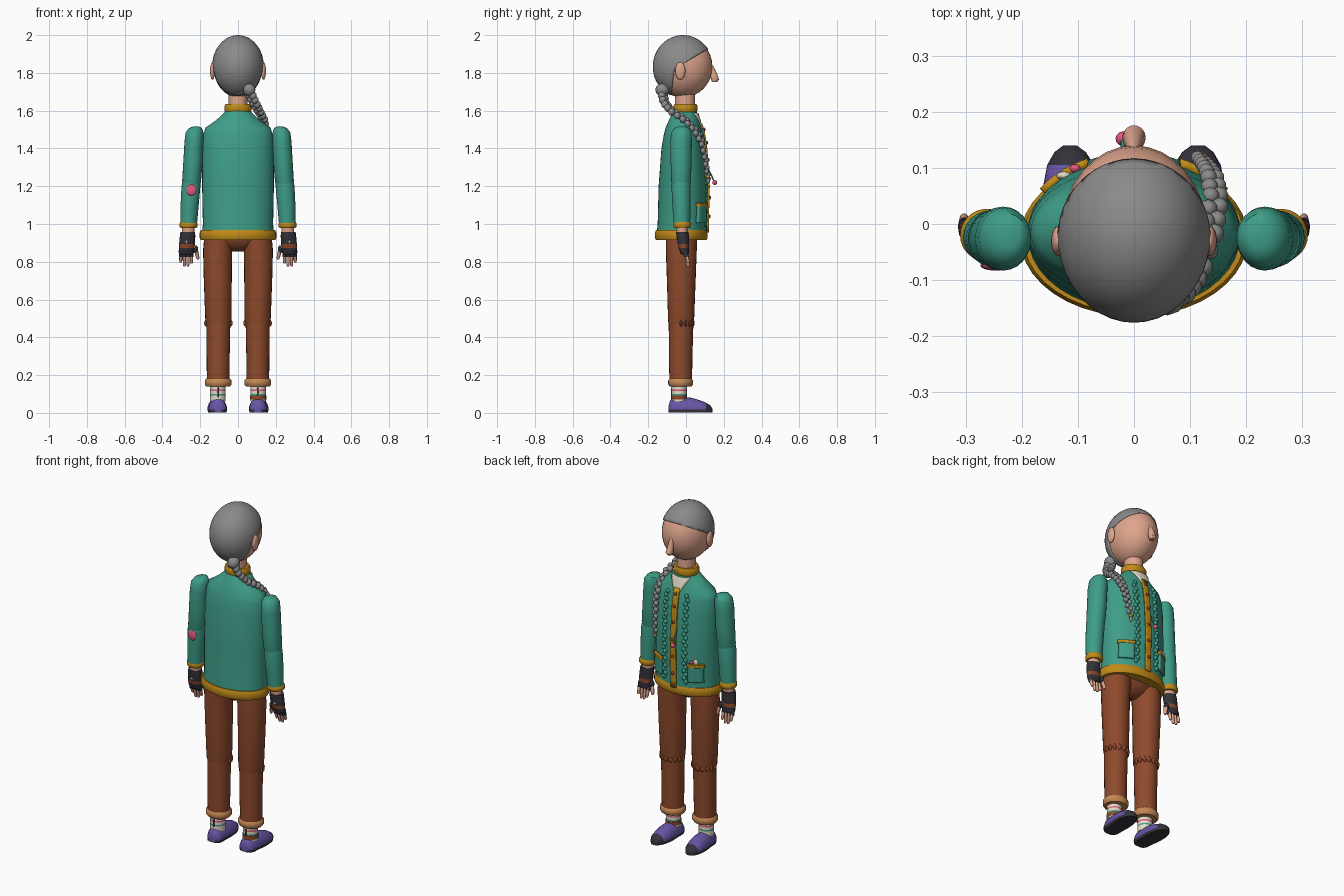
import bpy, bmesh, math
from mathutils import Vector, Matrix

if "Cube" in bpy.data.objects:
    bpy.data.objects.remove(bpy.data.objects["Cube"])


def mat(name, r, g, b):
    m = bpy.data.materials.new(name)
    lin = [((c / 255 + 0.055) / 1.055) ** 2.4 for c in (r, g, b)]
    m.diffuse_color = (*lin, 1)
    m.use_nodes = True
    m.node_tree.nodes["Principled BSDF"].inputs["Base Color"].default_value = m.diffuse_color
    return m


GREY = mat("hair grey", 138, 138, 138)
SKIN = mat("skin", 222, 165, 140)
TEAL = mat("teal wool", 62, 157, 136)
GOLD = mat("mustard trim", 192, 138, 24)
BROWN = mat("brown cloth", 142, 74, 44)
TAN = mat("tan cuff", 196, 136, 84)
DARK = mat("charcoal", 52, 50, 58)
PURPLE = mat("purple felt", 104, 84, 165)
PINK = mat("pink", 225, 88, 125)
CREAM = mat("cream", 228, 220, 200)


def finish(name, bm, *mats):
    bmesh.ops.recalc_face_normals(bm, faces=bm.faces)
    me = bpy.data.meshes.new(name)
    bm.to_mesh(me)
    bm.free()
    for m in mats:
        me.materials.append(m)
    ob = bpy.data.objects.new(name, me)
    bpy.context.collection.objects.link(ob)
    return ob


def skin_rings(rings):
    """Bridge equal rings of points into a capped tube."""
    bm = bmesh.new()
    vs = [[bm.verts.new(p) for p in r] for r in rings]
    n = len(vs[0])
    for a, b in zip(vs, vs[1:]):
        for i in range(n):
            bm.faces.new((a[i], a[(i + 1) % n], b[(i + 1) % n], b[i]))
    bm.faces.new(vs[0])
    bm.faces.new(vs[-1])
    return bm


def loft(name, rings, *mats, n=24, rule=None):
    """Rings are (z, cx, cy, rx, ry)."""
    bm = skin_rings([[(cx + rx * math.cos(2 * math.pi * i / n),
                       cy + ry * math.sin(2 * math.pi * i / n), z) for i in range(n)]
                     for z, cx, cy, rx, ry in rings])
    if rule:
        for f in bm.faces:
            f.material_index = rule(f.calc_center_median())
    return finish(name, bm, *mats)


def band(name, z0, z1, cx, cy, rx, ry, m, bulge=0.006, n=32):
    """Rounded hem or cuff."""
    h = z1 - z0
    return loft(name, [(z0, cx, cy, rx - bulge, ry - bulge), (z0 + h * .25, cx, cy, rx, ry),
                       (z1 - h * .25, cx, cy, rx, ry), (z1, cx, cy, rx - bulge, ry - bulge)], m, n=n)


def blobs(name, items, m, seg=12):
    """Items are (location, radii)."""
    bm = bmesh.new()
    for loc, rad in items:
        bmesh.ops.create_uvsphere(bm, u_segments=seg, v_segments=max(6, seg // 2), radius=1,
                                  matrix=Matrix.Translation(loc) @ Matrix.Diagonal((*rad, 1)))
    return finish(name, bm, m)


# ---- jacket body: z, half width, back y, front y
BODY = [(.93, .192, -.157, .110), (1.0, .186, -.150, .110), (1.2, .190, -.145, .115),
        (1.4, .189, -.130, .102), (1.47, .184, -.118, .092), (1.51, .172, -.108, .082),
        (1.55, .115, -.090, .070), (1.60, .062, -.065, .055)]
loft("jacket", [(z, 0, (b + f) / 2, w, (f - b) / 2) for z, w, b, f in BODY], TEAL, n=40)


def front(x, z):
    """Front surface y of the jacket."""
    for p, q in zip(BODY, BODY[1:]):
        if z <= q[0]:
            break
    t = min(1, max(0, (z - p[0]) / (q[0] - p[0])))
    w, b, f = (p[i] + (q[i] - p[i]) * t for i in (1, 2, 3))
    return (b + f) / 2 + (f - b) / 2 * math.sqrt(max(0, 1 - (x / w) ** 2))


def panel(name, x0, x1, z0, z1, m, off=.004, taper=1.0, thick=.01):
    """Cloth panel that follows the jacket front."""
    bm = bmesh.new()
    nu, nv, mid = 6, 14, (x0 + x1) / 2
    g = []
    for j in range(nv + 1):
        v = j / nv
        z = z0 + (z1 - z0) * v
        k = taper + (1 - taper) * v
        xs = [mid + (x0 + (x1 - x0) * i / nu - mid) * k for i in range(nu + 1)]
        g.append([bm.verts.new((x, front(x, z) + off, z)) for x in xs])
    for j in range(nv):
        for i in range(nu):
            bm.faces.new((g[j][i], g[j][i + 1], g[j + 1][i + 1], g[j + 1][i]))
    ob = finish(name, bm, m)
    s = ob.modifiers.new("thickness", "SOLIDIFY")
    s.thickness, s.offset = thick, 0


# ---- jacket trim
band("jacket_hem", .915, .967, 0, -.025, .203, .14, GOLD, n=40)
band("collar", 1.588, 1.635, 0, -.003, .072, .064, GOLD)
panel("shirt_front", -.06, .06, 1.49, 1.585, CREAM, off=.002, taper=.1)
panel("placket", -.017, .017, .955, 1.53, GOLD, off=.006)
blobs("buttons", [((0, front(0, z) + .013, z), (.01, .006, .01))
                  for z in (1.04, 1.14, 1.24, 1.34, 1.43, 1.5)], BROWN)
for s in (-1, 1):
    side = "left" if s < 0 else "right"
    items = []
    for i in range(24):
        x, z = s * (.066 + .005 * (-1) ** i), 1.0 + i * .0215
        items.append(((x, front(x, z) + .003, z), (.013, .009, .014)))
    blobs("ruffle_" + side, items, TEAL, seg=8)
    a, b = sorted((s * .085, s * .158))
    panel("pocket_" + side, a, b, 1.005, 1.095, TEAL, off=.008, thick=.014)
    panel("pocket_trim_" + side, a - .004, b + .004, 1.093, 1.11, GOLD, off=.009, thick=.016)
blobs("pocket_cloth", [((-.125, front(-.125, 1.12) + .006, 1.122), (.014, .008, .018))], CREAM)
blobs("pocket_bloom", [((-.105, front(-.105, 1.12) + .008, 1.122), (.01, .008, .01))], PINK)

# ---- flower hanging from the placket
loft("flower_stem", [(1.30, -.02, .113, .004, .004), (1.27, -.02, .128, .004, .004),
                     (1.225, -.02, .15, .004, .004)], TEAL, n=8)
blobs("flower", [((-.02, .152, 1.22), (.013, .013, .013))], PINK)

# ---- head, ears, nose, neck
HC = Vector((0, -.016, 1.833))
blobs("head", [(HC, (.130, .156, .163))], SKIN, seg=32)
blobs("ears", [((s * .135, -.03, 1.81), (.013, .027, .047)) for s in (-1, 1)], SKIN, seg=16)
loft("nose", [(1.85, 0, .128, .008, .008), (1.82, 0, .137, .013, .017), (1.785, 0, .147, .017, .022),
              (1.765, 0, .154, .021, .022), (1.752, 0, .151, .014, .014)], SKIN, n=14)
loft("neck", [(1.58, 0, -.005, .05, .055), (1.72, 0, -.005, .05, .052)], SKIN)

# ---- hair cap, cut along a sloping brow line and an upright line behind the ears
bm = bmesh.new()
bmesh.ops.create_uvsphere(bm, u_segments=40, v_segments=28, radius=1,
                          matrix=Matrix.Translation(HC) @ Matrix.Diagonal((.137, .160, .167, 1)))
brow_co, brow_no = Vector((0, -.04, 1.835)), Vector((0, -.58, 1)).normalized()
nape_co, nape_no = Vector((0, -.065, 1.8)), Vector((0, -1, .12)).normalized()
for co, no in ((brow_co, brow_no), (nape_co, nape_no)):
    bmesh.ops.bisect_plane(bm, geom=bm.verts[:] + bm.edges[:] + bm.faces[:], plane_co=co, plane_no=no)
drop = []
for f in bm.faces:
    c = f.calc_center_median()
    if (c - brow_co).dot(brow_no) < 0 and (c - nape_co).dot(nape_no) < 0:
        drop.append(f)
bmesh.ops.delete(bm, geom=drop, context="FACES")
cap = finish("hair", bm, GREY)
sol = cap.modifiers.new("thickness", "SOLIDIFY")
sol.thickness, sol.offset = .01, -1

# ---- braid over the right shoulder
PATH = [Vector(p) for p in ((.06, -.125, 1.70), (.085, -.115, 1.645), (.11, -.08, 1.60),
                            (.135, -.01, 1.555), (.145, .045, 1.50), (.14, .085, 1.43),
                            (.13, .102, 1.35), (.12, .115, 1.26))]
strands, N = [((.06, -.125, 1.71), (.034, .038, .034))], 34
for i in range(N):
    t = i / (N - 1) * (len(PATH) - 1)
    k = min(int(t), len(PATH) - 2)
    p = PATH[k].lerp(PATH[k + 1], t - k)
    d = (PATH[k + 1] - PATH[k]).normalized()
    w = d.cross(Vector((.5, .8, .5))).normalized()
    r = .021 - .009 * i / N
    strands.append((p + w * r * .6 * (-1) ** i, (r, r, r * 1.1)))
blobs("braid", strands, GREY, seg=10)
blobs("braid_tie", [((.12, .116, 1.25), (.012, .012, .01))], GOLD)
blobs("braid_tip", [((.12, .118, 1.23), (.009, .009, .018))], GREY)

# ---- trouser seat
loft("trouser_seat", [(.855, 0, -.025, .03, .03), (.88, 0, -.025, .1, .06),
                      (.915, 0, -.025, .17, .082), (.95, 0, -.025, .18, .085)], BROWN)

for s in (-1, 1):
    side = "left" if s < 0 else "right"

    # sleeves and cuffs
    loft("upper_sleeve_" + side, [(1.515, s * .222, -.022, .018, .02), (1.508, s * .225, -.022, .034, .04),
         (1.485, s * .230, -.024, .047, .053), (1.44, s * .233, -.026, .050, .057),
         (1.32, s * .239, -.026, .051, .055), (1.225, s * .246, -.026, .050, .052),
         (1.205, s * .247, -.026, .045, .047)], TEAL)
    loft("lower_sleeve_" + side, [(1.24, s * .246, -.026, .044, .046), (1.20, s * .249, -.026, .050, .051),
         (1.1, s * .256, -.024, .048, .048), (1.0, s * .261, -.022, .044, .044)], TEAL)
    band("sleeve_cuff_" + side, .978, 1.012, s * .262, -.02, .048, .047, GOLD)

    # hand in a fingerless glove
    loft("wrist_" + side, [(.94, s * .265, -.02, .032, .028), (.985, s * .263, -.02, .034, .032)], SKIN)
    loft("glove_" + side, [(.838, s * .273, -.006, .034, .02), (.85, s * .273, -.008, .040, .024),
         (.872, s * .272, -.012, .041, .027), (.893, s * .27, -.014, .042, .029),
         (.935, s * .267, -.018, .041, .033), (.957, s * .266, -.019, .039, .033)],
         DARK, BROWN, rule=lambda c: 1 if .872 < c.z < .893 else 0)
    blobs("glove_stitch_" + side, [((s * .272, -.046, .905), (.012, .004, .004)),
                                   ((s * .272, -.046, .905), (.004, .004, .012))], CREAM, seg=8)
    for i in range(4):
        x, low = s * (.246 + .019 * i), (.79, .775, .775, .795)[i]
        loft(f"glove_finger_{side}_{i}", [(.825, x, .001, .010, .012), (.86, x, -.006, .011, .014)], DARK, n=10)
        loft(f"finger_{side}_{i}", [(low, x, .012, .005, .006), (low + .01, x, .010, .008, .009),
             (.835, x, .001, .009, .011)], SKIN, n=10)
    loft("thumb_" + side, [(.812, s * .212, .008, .005, .006), (.822, s * .213, .007, .009, .01),
         (.86, s * .222, 0, .011, .012), (.885, s * .238, -.01, .013, .014)], SKIN, n=10)
    band("thumb_glove_" + side, .85, .885, s * .226, -.002, .014, .016, DARK, n=12)

    # trouser legs with a scalloped knee seam
    loft("upper_leg_" + side, [(.475, s * .104, -.026, .066, .067), (.49, s * .104, -.026, .069, .069),
         (.7, s * .107, -.025, .074, .076), (.86, s * .108, -.025, .077, .082),
         (.94, s * .098, -.025, .080, .082)], BROWN)
    loft("lower_leg_" + side, [(.16, s * .105, -.028, .060, .060), (.3, s * .105, -.028, .061, .062),
         (.5, s * .104, -.026, .064, .066)], BROWN)
    blobs("knee_scallops_" + side, [((s * .104 + .064 * math.cos(a), -.026 + .064 * math.sin(a), .475),
          (.012, .008, .018)) for a in [math.pi * i / 8 for i in range(9)]], BROWN, seg=8)
    band("trouser_cuff_" + side, .14, .182, s * .105, -.028, .071, .066, TAN, bulge=.008)

    # striped sock
    zs = [.06, .085, .092, .1, .108, .116, .124, .132, .15]
    loft("sock_" + side, [(z, s * .107, -.036, .041, .04) for z in zs], CREAM, PINK, TEAL,
         rule=lambda c: 1 if .116 < c.z < .124 else 2 if .092 < c.z < .1 else 0)
    blobs("sock_strap_" + side, [((s * .105, -.076, .11), (.005, .004, .028))], DARK, seg=8)

    # shoe: y, half width, height
    prof = [(-.092, .018, .035), (-.085, .036, .065), (-.065, .046, .08), (-.02, .048, .083),
            (.03, .052, .08), (.07, .050, .068), (.105, .042, .055), (.128, .028, .04), (.14, .012, .022)]
    rings = []
    for y, w, h in prof:
        cx = s * (.105 + .04 * (y + .09))
        top = [(cx + w * math.cos(math.pi * i / 12), y, .018 + (h - .018) * math.sin(math.pi * i / 12))
               for i in range(13)]
        rings.append(top + [(cx - w * .94, y, .002), (cx + w * .94, y, .002)])
    bm = skin_rings(rings)
    for f in bm.faces:
        c = f.calc_center_median()
        f.material_index = 1 if c.z < .02 or c.y > .105 else 0
    finish("shoe_" + side, bm, PURPLE, DARK)

# ---- elbow patch and heel patch
blobs("elbow_patch", [((-.247, -.074, 1.18), (.027, .009, .03))], PINK, seg=16)
loft("heel_patch", [(.07, .107, -.037, .043, .042), (.092, .107, -.037, .043, .042)], BROWN)

# ---- smooth shading with sharp edges kept
for ob in bpy.context.scene.objects:
    ob.select_set(True)
    bpy.context.view_layer.objects.active = ob
bpy.ops.object.shade_smooth_by_angle(angle=math.radians(45))
